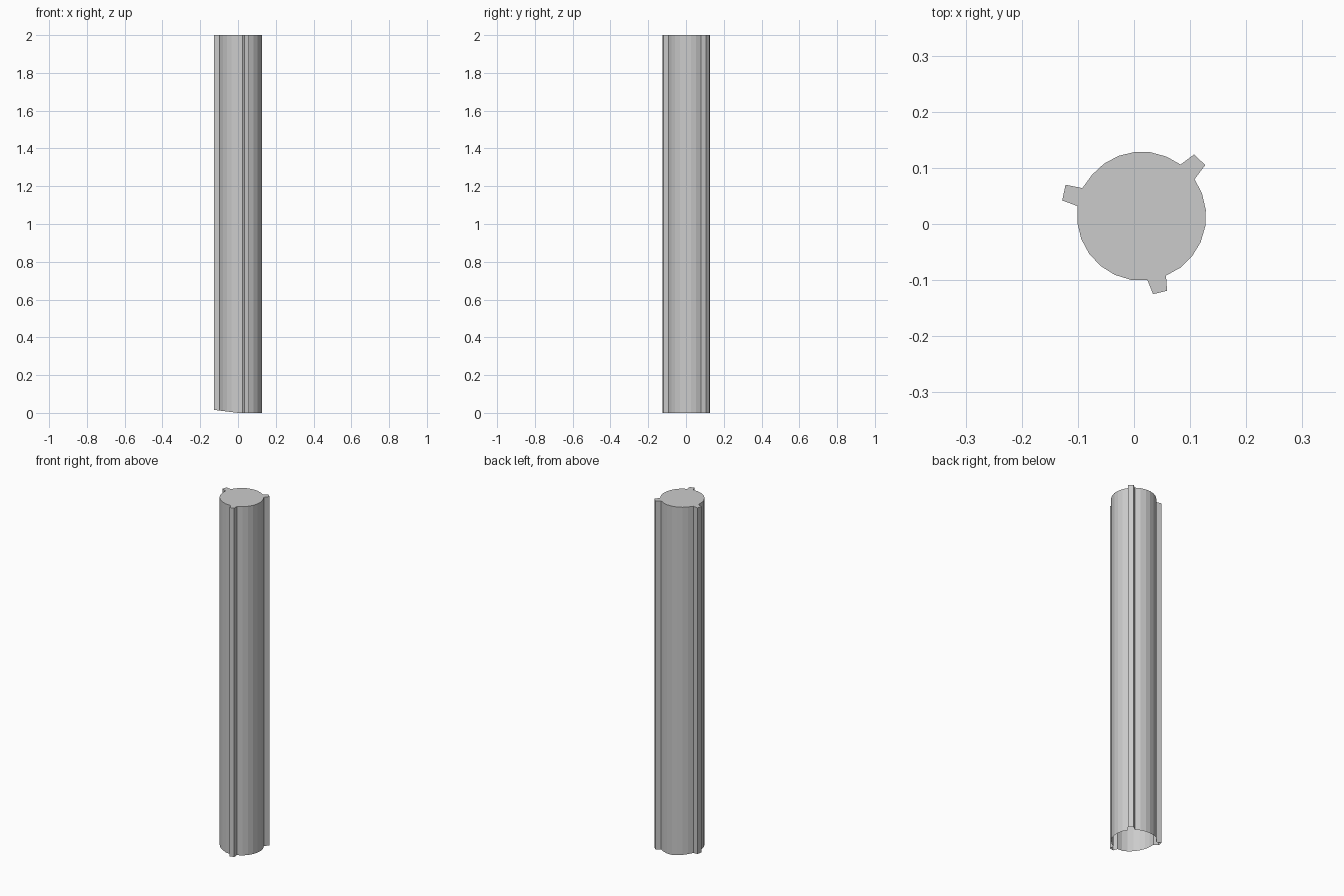
import bpy, bmesh, math

if "Cube" in bpy.data.objects:
    bpy.data.objects.remove(bpy.data.objects["Cube"])

CX, CY, R, TOP = 0.0135, 0.014, 0.115, 2.0
STEPS = 7

# keys, counter-clockwise: base start, outer tip corners, base end
KEYS = [
    [(0.108, 0.080), (0.127, 0.105), (0.107, 0.124), (0.083, 0.106)],
    [(-0.092, 0.064), (-0.122, 0.070), (-0.128, 0.042), (-0.101, 0.032)],
    [(0.024, -0.100), (0.034, -0.125), (0.059, -0.119), (0.057, -0.092)],
]


def angle(p):
    return math.atan2(p[1] - CY, p[0] - CX)


# cross-section: each key followed by the round arc to the next key
profile = []
for i, key in enumerate(KEYS):
    profile += key
    a = angle(key[-1])
    span = (angle(KEYS[(i + 1) % 3][0]) - a) % math.tau
    for k in range(1, STEPS):
        t = a + span * k / STEPS
        profile.append((CX + R * math.cos(t), CY + R * math.sin(t)))


# lower rim rises slightly towards the left
def rim(x):
    return max(0.0, -0.125 * x)


# open-bottomed shaft with a flat cap on top
bm = bmesh.new()
low = [bm.verts.new((x, y, rim(x))) for x, y in profile]
high = [bm.verts.new((x, y, TOP)) for x, y in profile]
n = len(profile)
for i in range(n):
    j = (i + 1) % n
    bm.faces.new((low[i], low[j], high[j], high[i]))
bm.faces.new(high)
mesh = bpy.data.meshes.new("keyed_shaft")
bm.to_mesh(mesh)
bm.free()
bpy.context.collection.objects.link(bpy.data.objects.new("keyed_shaft", mesh))
